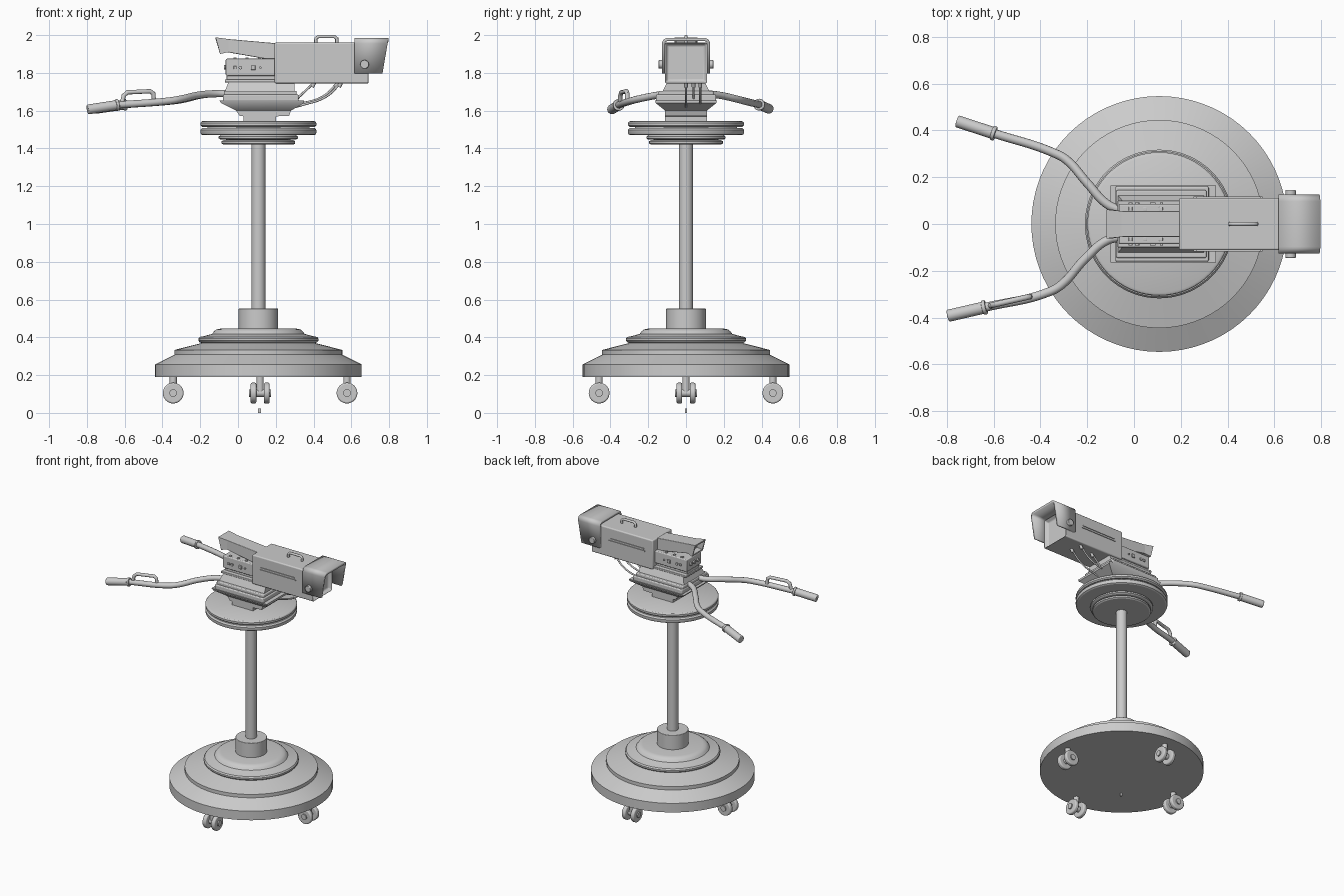
import bpy, bmesh, math
from mathutils import Vector, Matrix

if "Cube" in bpy.data.objects:
    bpy.data.objects.remove(bpy.data.objects["Cube"])

CX = 0.108  # axis of the pedestal


def add(name, bm, bevel=0.0, angle=35):
    bmesh.ops.recalc_face_normals(bm, faces=bm.faces)
    me = bpy.data.meshes.new(name)
    bm.to_mesh(me)
    bm.free()
    ob = bpy.data.objects.new(name, me)
    bpy.context.collection.objects.link(ob)
    me.shade_smooth()
    me.set_sharp_from_angle(angle=math.radians(angle))
    if bevel:
        m = ob.modifiers.new("bevel", 'BEVEL')
        m.width, m.segments, m.limit_method = bevel, 3, 'ANGLE'
    return ob


def box(name, x0, x1, y0, y1, z0, z1, bevel=0.0):
    bm = bmesh.new()
    mat = Matrix.Translation(((x0+x1)/2, (y0+y1)/2, (z0+z1)/2)) @ Matrix.Diagonal((x1-x0, y1-y0, z1-z0, 1))
    bmesh.ops.create_cube(bm, size=1, matrix=mat)
    return add(name, bm, bevel)


def rod(name, a, b, r, bevel=0.0, seg=24):
    a, b = Vector(a), Vector(b)
    bm = bmesh.new()
    mat = Matrix.Translation((a+b)/2) @ (b-a).to_track_quat('Z', 'Y').to_matrix().to_4x4()
    bmesh.ops.create_cone(bm, cap_ends=True, segments=seg, radius1=r, radius2=r, depth=(b-a).length, matrix=mat)
    return add(name, bm, bevel)


def lathe(name, pts, seg=72):
    bm = bmesh.new()
    rings = [[bm.verts.new((CX + r*math.cos(2*math.pi*i/seg), r*math.sin(2*math.pi*i/seg), z))
              for i in range(seg)] for r, z in pts]
    for p, q in zip(rings, rings[1:]):
        for i in range(seg):
            j = (i+1) % seg
            bm.faces.new((p[i], p[j], q[j], q[i]))
    bm.faces.new(rings[0])
    bm.faces.new(rings[-1])
    return add(name, bm, angle=28)


def loft(name, layers, bevel=0.0):
    # stacked rectangles: x0, x1, half width, z
    bm = bmesh.new()
    rings = [[bm.verts.new(c) for c in ((a, -h, z), (b, -h, z), (b, h, z), (a, h, z))] for a, b, h, z in layers]
    for p, q in zip(rings, rings[1:]):
        for i in range(4):
            j = (i+1) % 4
            bm.faces.new((p[i], p[j], q[j], q[i]))
    bm.faces.new(rings[0])
    bm.faces.new(rings[-1])
    return add(name, bm, bevel)


def side_profile(name, pts, h, bevel=0.0):
    # outline in x/z extruded across y
    bm = bmesh.new()
    f = bm.faces.new([bm.verts.new((x, -h, z)) for x, z in pts])
    g = bmesh.ops.extrude_face_region(bm, geom=[f])
    bmesh.ops.translate(bm, vec=(0, 2*h, 0), verts=[v for v in g['geom'] if isinstance(v, bmesh.types.BMVert)])
    return add(name, bm, bevel)


def tube(name, pts, r, smooth=True):
    cu = bpy.data.curves.new(name, 'CURVE')
    cu.dimensions, cu.bevel_depth, cu.bevel_resolution = '3D', r, 4
    cu.use_fill_caps, cu.resolution_u = True, 8
    if smooth:
        s = cu.splines.new('BEZIER')
        s.bezier_points.add(len(pts)-1)
        for bp, p in zip(s.bezier_points, pts):
            bp.co = p
            bp.handle_left_type = bp.handle_right_type = 'AUTO'
    else:
        s = cu.splines.new('POLY')
        s.points.add(len(pts)-1)
        for sp, p in zip(s.points, pts):
            sp.co = (*p, 1)
    ob = bpy.data.objects.new(name, cu)
    bpy.context.collection.objects.link(ob)
    bpy.ops.object.select_all(action='DESELECT')
    ob.select_set(True)
    bpy.context.view_layer.objects.active = ob
    bpy.ops.object.convert(target='MESH')
    bpy.ops.object.shade_smooth_by_angle(angle=math.radians(40))


# Stepped round base, collar, column
lathe("pedestal_base", [(.547, .19), (.547, .257), (.445, .308), (.445, .333), (.30, .37), (.311, .374), (.318, .382),
                        (.318, .393), (.311, .402), (.29, .406), (.245, .418), (.235, .432), (.222, .442), (.2, .446)])
rod("column_collar", (CX, 0, .43), (CX, 0, .552), .105, .003, 48)
rod("column", (CX, 0, .5), (CX, 0, 1.44), .037, 0, 32)
box("floor_pointer", .107, .121, -.006, .006, 0, .022)

# Steering rings under the head
lathe("steering_rings", [(.185, 1.42), (.195, 1.426), (.195, 1.438), (.185, 1.444), (.17, 1.446), (.2, 1.447),
                         (.21, 1.453), (.21, 1.463), (.2, 1.47), (.295, 1.47), (.304, 1.475), (.307, 1.484),
                         (.307, 1.498), (.298, 1.508), (.27, 1.509), (.27, 1.514), (.298, 1.514), (.307, 1.522),
                         (.307, 1.535), (.302, 1.542), (.293, 1.546)])

# Four twin-wheel casters
for k in range(4):
    a = k*math.pi/2
    d = Vector((math.cos(a), math.sin(a), 0))
    t = Vector((-d.y, d.x, 0))
    c = Vector((.117, 0, .105)) + d*.46
    rod("caster_stem", c, c + Vector((0, 0, .09)), .019)
    rod("caster_axle", c - t*.058, c + t*.058, .02)
    for s in (-1, 1):
        rod("caster_wheel", c + t*s*.02, c + t*s*.05, .055, .008, 32)

# Pan and tilt head
loft("head_wedge", [(.03, .2, .11, 1.54), (.03, .2, .11, 1.57), (.01, .27, .11, 1.572), (-.01, .28, .11, 1.6),
                    (-.09, .35, .16, 1.64), (-.1, .35, .165, 1.655)])
loft("head_plate_lower", [(-.08, .32, .16, 1.65), (-.08, .32, .16, 1.685)], .006)
loft("head_plate_middle", [(-.075, .31, .145, 1.68), (-.075, .31, .145, 1.705)], .006)
loft("head_plate_upper", [(-.07, .3, .125, 1.7), (-.05, .3, .1, 1.752)])
box("camera_slide", -.07, .22, -.1, .1, 1.75, 1.765, .004)
box("camera_slide_top", -.06, .22, -.07, .07, 1.76, 1.785, .004)

# Camera rear box with buttons
box("camera_rear_box", -.065, .2, -.085, .085, 1.785, 1.875, .006)
for i, x in enumerate((-.015, .013, .08, .118)):
    for s in (-1, 1):
        w = .012 if i in (1, 2) else .008
        if i % 2:
            rod("side_button", (x, s*.08, 1.828), (x, s*.093, 1.828), w*.8, 0, 12)
        else:
            box("side_button", x-w, x+w, s*.0865-.0065, s*.0865+.0065, 1.828-w, 1.828+w, .002)
for x in (-.015, .048, .115):
    for y in (-.065, .065):
        box("top_button", x-.008, x+.008, y-.008, y+.008, 1.87, 1.882, .002)
for y in (-.04, 0, .04):
    rod("rear_socket", (-.06, y, 1.83), (-.075, y, 1.83), .012, 0, 16)

# Viewfinder and flared eyepiece
side_profile("viewfinder", [(-.06, 1.98), (.2, 1.957), (.2, 1.865), (-.06, 1.91)], .055, .004)
bm = bmesh.new()
rings = [[bm.verts.new(p) for p in ((xb, -h, zb), (xb, h, zb), (xt, h, zt), (xt, -h, zt))]
         for xb, xt, h, zb, zt in ((-.05, -.05, .055, 1.91, 1.979), (-.095, -.118, .062, 1.9, 1.988),
                                   (-.095, -.118, .052, 1.91, 1.978), (-.06, -.06, .045, 1.918, 1.97))]
for p, q in zip(rings, rings[1:]):
    for i in range(4):
        j = (i+1) % 4
        bm.faces.new((p[i], p[j], q[j], q[i]))
bm.faces.new(rings[-1])
add("eyepiece", bm)

# Lens housing with recessed front
body = box("lens_housing", .193, .695, -.112, .112, 1.745, 1.96)
bm = bmesh.new()
bm.from_mesh(body.data)
front = max(bm.faces, key=lambda f: f.calc_center_median().x)
bmesh.ops.inset_region(bm, faces=[front], thickness=.02)
bmesh.ops.translate(bm, verts=front.verts, vec=(-.03, 0, 0))
bm.to_mesh(body.data)
bm.free()
m = body.modifiers.new("bevel", 'BEVEL')
m.width, m.segments, m.limit_method = .008, 3, 'ANGLE'
for s in (-1, 1):
    for z, x0, x1 in ((1.881, .265, .54), (1.865, .255, .55)):
        box("housing_rib", x0, x1, s*.113-.004, s*.113+.004, z-.004, z+.004)
    rod("hood_knob", (.67, s*.11, 1.845), (.67, s*.145, 1.845), .023, .004)

# Sloped lens hood: rounded top and sides, open below
R, W, T, B = .03, .127, 1.985, 1.798
arc = [(W-R + R*math.cos(i*math.pi/12), T-R + R*math.sin(i*math.pi/12)) for i in range(7)]
outline = [(W, B)] + arc + [(-y, z) for y, z in reversed(arc)] + [(-W, B)]
bm = bmesh.new()
rows = [(bm.verts.new((.617, y, z)), bm.verts.new((.765 + (z-B)*.17, y, z))) for y, z in outline]
for p, q in zip(rows, rows[1:]):
    bm.faces.new((p[0], p[1], q[1], q[0]))
for f in bm.faces:
    f.normal_update()
hood = add("lens_hood", bm)
# make normals face outward so the thickness goes inward
top = max(hood.data.polygons, key=lambda f: f.center.z)
if top.normal.z < 0:
    hood.data.flip_normals()
m = hood.modifiers.new("thickness", 'SOLIDIFY')
m.thickness, m.offset = .017, -1

# Carry handle on the housing
tube("carry_handle", [(.412, 0, 1.955), (.412, 0, 1.982), (.425, 0, 1.992), (.51, 0, 1.992), (.523, 0, 1.982),
                      (.523, 0, 1.955)], .009, False)

# Cables from housing to head
for y, x0, x1 in ((.0, .547, .31), (.04, .405, .25), (.075, .53, .27)):
    rod("cable_plug", (x0, y, 1.75), (x0-.012, y, 1.725), .01, 0, 12)
    tube("cable", [(x0, y, 1.75), (x0-.08, y, 1.675), (x1+.03, y, 1.63), (x1-.05, y, 1.61)], .006)

# Steering bars with grips and collars
bars = {
    "left": [(-.05, .055, 1.69), (-.115, .085, 1.69), (-.2, .175, 1.682), (-.29, .275, 1.66), (-.345, .305, 1.652),
             (-.6, .388, 1.632), (-.757, .44, 1.609)],
    "right": [(-.05, -.055, 1.69), (-.115, -.07, 1.69), (-.21, -.15, 1.682), (-.31, -.26, 1.66), (-.36, -.289, 1.652),
              (-.64, -.357, 1.63), (-.796, -.393, 1.606)]}
for side, pts in bars.items():
    tube(side + "_bar", pts[:6], .019)
    a, b = Vector(pts[5]), Vector(pts[6])
    u = (b-a).normalized()
    rod(side + "_grip", a, b, .026, .005)
    rod(side + "_grip_collar", a - u*.008, a + u*.008, .031, .004)

# Control lever loop on the right bar
tube("lever_loop", [(-.615, -.35, 1.635), (-.605, -.347, 1.68), (-.585, -.342, 1.697), (-.465, -.315, 1.703),
                    (-.448, -.311, 1.69), (-.445, -.31, 1.645)], .012, False)
